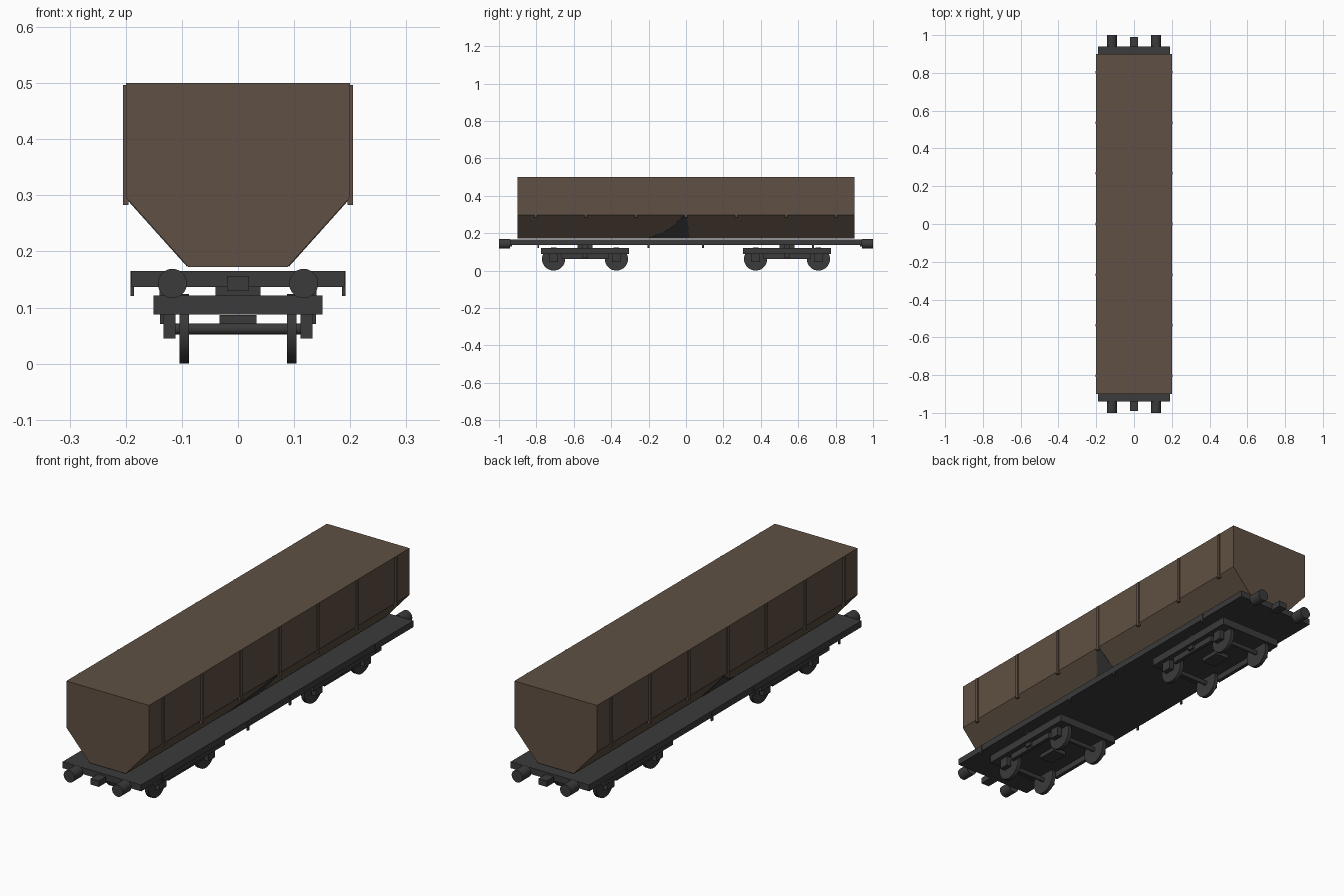
import bpy, bmesh, math
from mathutils import Matrix

if "Cube" in bpy.data.objects:
    bpy.data.objects.remove(bpy.data.objects["Cube"])


def material(name, rgb):
    m = bpy.data.materials.new(name)
    m.diffuse_color = (*rgb, 1)
    m.use_nodes = True
    m.node_tree.nodes["Principled BSDF"].inputs["Base Color"].default_value = m.diffuse_color
    return m


BROWN = material("rust brown", (0.115, 0.081, 0.056))
GREY = material("dark grey", (0.043, 0.043, 0.043))


def finish(name, bm, mat):
    bmesh.ops.recalc_face_normals(bm, faces=bm.faces)
    me = bpy.data.meshes.new(name)
    bm.to_mesh(me)
    bm.free()
    me.materials.append(mat)
    ob = bpy.data.objects.new(name, me)
    bpy.context.collection.objects.link(ob)
    return ob


def box(name, x0, x1, y0, y1, z0, z1, mat=GREY):
    bm = bmesh.new()
    bmesh.ops.create_cube(bm, size=1)
    bmesh.ops.scale(bm, vec=(x1 - x0, y1 - y0, z1 - z0), verts=bm.verts)
    bmesh.ops.translate(bm, vec=((x0 + x1) / 2, (y0 + y1) / 2, (z0 + z1) / 2), verts=bm.verts)
    return finish(name, bm, mat)


def cbox(name, cx, cy, cz, sx, sy, sz, mat=GREY):
    return box(name, cx - sx / 2, cx + sx / 2, cy - sy / 2, cy + sy / 2,
               cz - sz / 2, cz + sz / 2, mat)


def cylinder(name, centre, radius, length, axis, sides=32):
    bm = bmesh.new()
    bmesh.ops.create_cone(bm, cap_ends=True, segments=sides, radius1=radius,
                          radius2=radius, depth=length)
    rot = Matrix.Rotation(math.pi / 2, 4, 'Y' if axis == 'X' else 'X')
    bmesh.ops.transform(bm, matrix=Matrix.Translation(centre) @ rot, verts=bm.verts)
    ob = finish(name, bm, GREY)
    for p in ob.data.polygons:
        p.use_smooth = len(p.vertices) == 4
    for e in ob.data.edges:
        a, b = (ob.data.vertices[i].co for i in e.vertices)
        e.use_edge_sharp = abs((a - b)["XYZ".index(axis)]) < 1e-5
    return ob


def prism(name, pts, vec, mat):
    bm = bmesh.new()
    f = bm.faces.new([bm.verts.new(p) for p in pts])
    r = bmesh.ops.extrude_face_region(bm, geom=[f])
    bmesh.ops.translate(bm, vec=vec, verts=[v for v in r["geom"] if isinstance(v, bmesh.types.BMVert)])
    # keep the starting cap so the solid is closed
    if not f.is_valid:
        bm.faces.new([v for v in list(bm.verts)[:len(pts)]])
    return finish(name, bm, mat)


# Hopper body with sloped lower sides
section = [(-0.088, 0.172), (0.088, 0.172), (0.2, 0.297), (0.2, 0.5), (-0.2, 0.5), (-0.2, 0.297)]
prism("hopper_body", [(x, -0.9, z) for x, z in section], (0, 1.8, 0), BROWN)

# Side ribs and the grey patch on each sloped side
patch = [(-0.2, 0.174), (-0.13, 0.2), (-0.07, 0.235), (-0.035, 0.275), (-0.012, 0.295),
         (0.005, 0.295), (0.018, 0.174)]
for s in (-1, 1):
    for i in range(-3, 4):
        cbox("side_rib", s * 0.2, i * 0.268, 0.39, 0.01, 0.014, 0.214, BROWN)
    prism("slope_patch", [(s * (0.088 + 0.896 * (z - 0.172)), y, z) for y, z in patch],
          (s * 0.001, 0, -0.0011), GREY)

# Underframe
box("deck", -0.19, 0.19, -0.94, 0.94, 0.137, 0.165)
for s in (-1, 1):
    for y in (-0.79, -0.2, 0.09, 0.68):
        cbox("deck_bracket", s * 0.1885, y, 0.143, 0.006, 0.01, 0.044)

# Buffers and couplers
for e in (-1, 1):
    cbox("coupler", 0, e * 0.96, 0.143, 0.04, 0.06, 0.026)
    for s in (-1, 1):
        cylinder("buffer", (s * 0.117, e * 0.97, 0.143), 0.026, 0.06, 'Y')

# Bogies
for e in (-1, 1):
    c = e * 0.54
    cbox("bogie_frame", 0, c, 0.105, 0.302, 0.47, 0.034)
    cbox("bogie_bolster", 0, c, 0.078, 0.066, 0.09, 0.018)
    cbox("bogie_pivot", 0, c, 0.13, 0.08, 0.08, 0.018)
    for s in (-1, 1):
        cbox("side_bearer", s * 0.134, c, 0.129, 0.012, 0.03, 0.018)
        cbox("side_beam", s * 0.121, c, 0.075, 0.016, 0.25, 0.026)
        cbox("side_spring", s * 0.133, c, 0.08, 0.012, 0.03, 0.018)
    for w in (-1, 1):
        y = c + w * 0.168
        cylinder("axle", (0, y, 0.062), 0.01, 0.24, 'X', 16)
        for s in (-1, 1):
            cylinder("wheel", (s * 0.096, y, 0.062), 0.062, 0.017, 'X')
            cbox("axle_box", s * 0.122, y, 0.067, 0.022, 0.045, 0.044)
